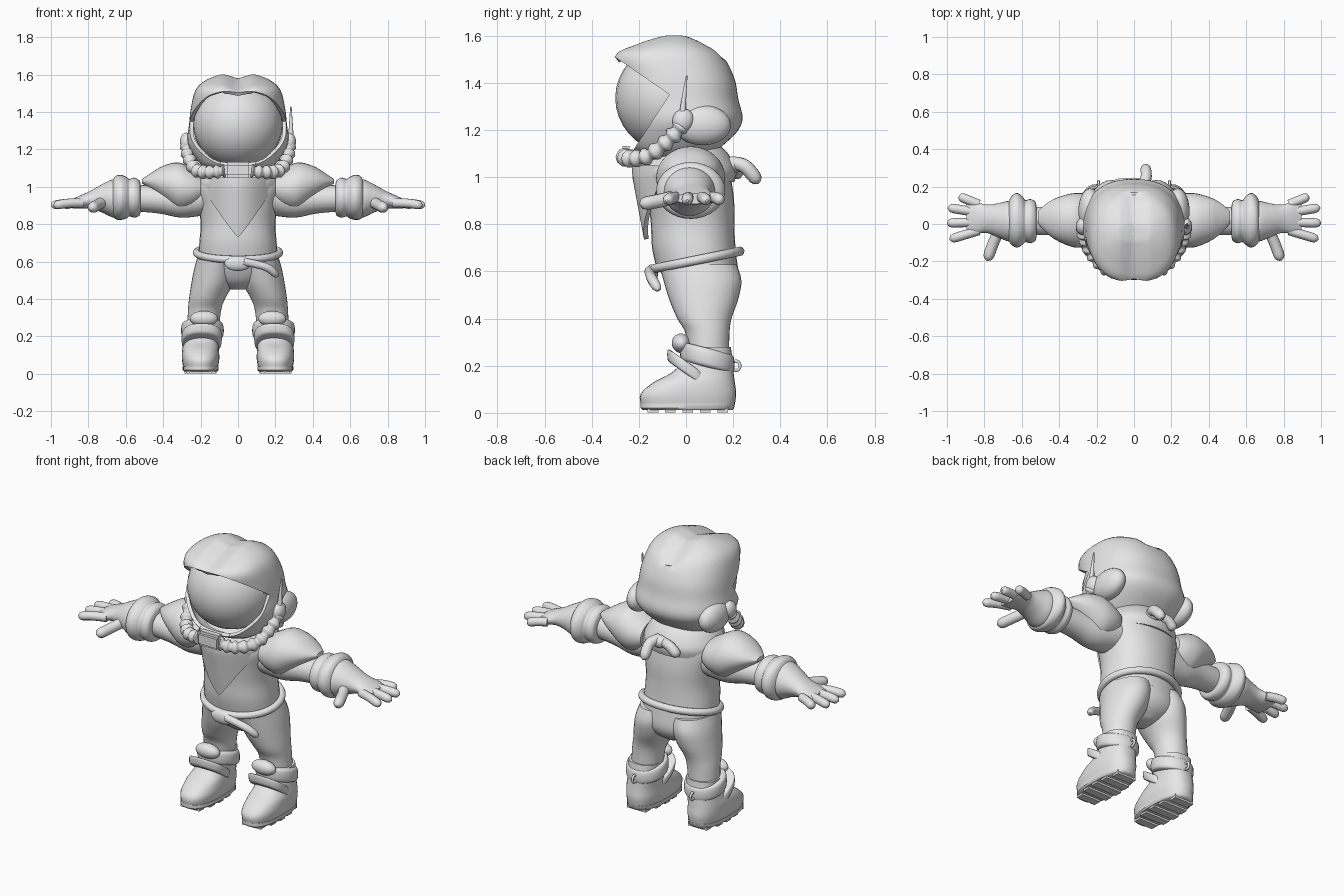
import bpy, bmesh, math
from mathutils import Matrix, Vector

cube = bpy.data.objects.get("Cube")
if cube:
    bpy.data.objects.remove(cube)

grey = bpy.data.materials.new("suit grey")
grey.use_nodes = True
grey.diffuse_color = (0.8, 0.8, 0.8, 1)
grey.node_tree.nodes["Principled BSDF"].inputs["Base Color"].default_value = (0.8, 0.8, 0.8, 1)


def finish(name, data, mirror=False, thick=0, angle=45):
    """Bake modifiers into a mesh, shade it and give it the material."""
    temp = bpy.data.objects.new("temp", data)
    bpy.context.collection.objects.link(temp)
    if thick:
        mod = temp.modifiers.new("thickness", 'SOLIDIFY')
        mod.thickness, mod.offset = thick, -1
    bpy.context.view_layer.update()
    graph = bpy.context.evaluated_depsgraph_get()
    mesh = bpy.data.meshes.new_from_object(temp.evaluated_get(graph))
    bpy.data.objects.remove(temp)
    mesh.materials.clear()
    mesh.materials.append(grey)
    for p in mesh.polygons:
        p.use_smooth = True
        p.material_index = 0
    mesh.set_sharp_from_angle(angle=math.radians(angle))
    ob = bpy.data.objects.new(name, mesh)
    bpy.context.collection.objects.link(ob)
    if mirror:
        ob.modifiers.new("mirror", 'MIRROR').use_mirror_merge = False
    return ob


def from_bm(name, bm, **kw):
    mesh = bpy.data.meshes.new(name)
    bm.to_mesh(mesh)
    bm.free()
    return finish(name, mesh, **kw)


def smooth_path(pts, steps):
    """Catmull-Rom interpolation of tuples."""
    out = []
    for i in range(len(pts) - 1):
        four = [pts[max(i - 1, 0)], pts[i], pts[i + 1], pts[min(i + 2, len(pts) - 1)]]
        for s in range(steps):
            t = s / steps
            out.append(tuple(b + 0.5 * t * (c - a + t * (2 * a - 5 * b + 4 * c - d + t * (3 * (b - c) + d - a)))
                             for a, b, c, d in zip(*four)))
    return out + [tuple(pts[-1])]


def loft_bm(axis, sections, power=2.0, steps=4, seg=32):
    """Sections are (position, centre a, centre b, radius a, radius b)."""
    bm = bmesh.new()
    rings = []
    for pos, ca, cb, ra, rb in smooth_path(sections, steps):
        ring = []
        for i in range(seg):
            t = 2 * math.pi * i / seg
            c, s = math.cos(t), math.sin(t)
            a = ca + ra * math.copysign(abs(c) ** (2 / power), c)
            b = cb + rb * math.copysign(abs(s) ** (2 / power), s)
            ring.append(bm.verts.new((a, b, pos) if axis == 'z' else (pos, a, b)))
        rings.append(ring)
    for r, q in zip(rings, rings[1:]):
        for i in range(seg):
            j = (i + 1) % seg
            bm.faces.new((r[i], r[j], q[j], q[i]))
    bm.faces.new(rings[0])
    bm.faces.new(rings[-1])
    bmesh.ops.recalc_face_normals(bm, faces=bm.faces)
    return bm


def loft(name, axis, sections, power=2.0, steps=4, shear=0, **kw):
    bm = loft_bm(axis, sections, power, steps)
    for v in bm.verts:
        v.co.z += shear * v.co.y
    return from_bm(name, bm, **kw)


def blob(name, centre, radii, turn=(0, 0, 0), **kw):
    bm = bmesh.new()
    bmesh.ops.create_uvsphere(bm, u_segments=28, v_segments=18, radius=1)
    for v in bm.verts:
        v.co = Vector(centre) + Matrix.Rotation(turn[1], 3, 'Y') @ Matrix.Rotation(turn[0], 3, 'X') @ (v.co * Vector(radii))
    return from_bm(name, bm, **kw)


def tube(name, pts, radius, taper=lambda t: 1, closed=False, steps=6, **kw):
    curve = bpy.data.curves.new(name, 'CURVE')
    curve.dimensions = '3D'
    curve.bevel_depth, curve.bevel_resolution, curve.use_fill_caps = radius, 3, True
    path = smooth_path(pts, steps)
    spline = curve.splines.new('POLY')
    spline.points.add(len(path) - 1)
    for i, (p, co) in enumerate(zip(spline.points, path)):
        p.co = (*co, 1)
        p.radius = taper(i / (len(path) - 1))
    spline.use_cyclic_u = closed
    return finish(name, curve, **kw)


def rounded(t):
    return math.sqrt(max(0.05, 1 - max(0, (t - 0.75) / 0.25) ** 2))


# Helmet shell with a face opening cut by two planes
profile = [(1.08, .15, -.17, .09), (1.12, .2, -.235, .14), (1.19, .25, -.255, .215), (1.25, .272, -.26, .24),
           (1.33, .262, -.27, .222), (1.42, .252, -.29, .205), (1.515, .228, -.31, .155), (1.565, .18, -.215, .085),
           (1.597, .105, -.12, .02), (1.605, .05, -.09, -.01), (1.606, .01, -.06, -.04)]
bm = loft_bm('z', [(z, 0, (f + b) / 2, w, (b - f) / 2) for z, w, f, b in profile], power=2.35, seg=56)
for v in bm.verts:
    if v.co.z > 1.5:
        v.co.z -= 0.028 * max(0, 1 - abs(v.co.x) / 0.08)
corner = Vector((0, -.07, 1.35))
brow, cheek = Vector((0, -.165, -.24)), Vector((0, -.23, .15))
for normal in (brow, cheek):
    bmesh.ops.bisect_plane(bm, geom=bm.verts[:] + bm.edges[:] + bm.faces[:], plane_co=corner, plane_no=normal)
opening = [f for f in bm.faces
           if all((f.calc_center_median() - corner).dot(n) > 0 for n in (brow, cheek))]
bmesh.ops.delete(bm, geom=opening, context='FACES')
from_bm("helmet_shell", bm, thick=0.02)
blob("visor", (0, -.055, 1.335), (.24, .245, .235))
blob("helmet_side_bulges", (.235, .07, 1.22), (.062, .12, .085), mirror=True)

# Breathing gear, ear pods and antenna
bm = bmesh.new()
bmesh.ops.create_cube(bm, size=1, matrix=Matrix.Translation((0, -.255, 1.09)) @ Matrix.Diagonal((.15, .06, .085, 1)))
bmesh.ops.bevel(bm, geom=bm.edges[:], offset=0.015, segments=2, affect='EDGES')
from_bm("chin_box", bm)
tube("chin_hoses", [(.07, -.262, 1.085), (.15, -.24, 1.078), (.225, -.16, 1.09), (.265, -.07, 1.16), (.275, -.01, 1.23)],
     0.032, taper=lambda t: 1 + 0.2 * math.sin(t * 2 * math.pi * 9), steps=18, mirror=True, angle=80)
blob("ear_pods", (.277, -.012, 1.24), (.033, .045, .05), turn=(-.35, 0, 0), mirror=True)
tube("antenna", [(.283, -.015, 1.26), (.283, -.008, 1.34), (.283, .003, 1.43)], 0.016, taper=lambda t: 1 - .8 * t)

# Body
loft("torso", 'z', [(.6, 0, .05, .212, .172), (.7, 0, .033, .207, .177), (.8, 0, .028, .2, .177), (.9, 0, .022, .213, .182),
                    (1.0, 0, .01, .235, .18), (1.07, 0, .015, .2, .16), (1.13, 0, .01, .13, .12)], power=2.2)
loft("pelvis", 'z', [(.45, 0, .075, .04, .06), (.49, 0, .075, .15, .12), (.55, 0, .07, .215, .155), (.64, 0, .045, .213, .172)])
loft("legs", 'z', [(.2, .188, .095, .085, .088), (.33, .18, .092, .088, .092), (.4, .166, .078, .096, .115),
                   (.48, .138, .075, .112, .146), (.56, .12, .07, .115, .165), (.63, .105, .05, .11, .165)], mirror=True)

# Rope belt with knot and loose end
ring = [2 * math.pi * i / 40 for i in range(40)]
tube("belt", [(.222 * math.cos(a), .045 + .183 * math.sin(a), .648 + .037 * math.sin(a)) for a in ring],
     0.02, closed=True, steps=1)
blob("belt_knot", (0, -.145, .59), (.072, .026, .04))
tube("belt_end", [(.03, -.155, .6), (.12, -.15, .58), (.17, -.14, .56), (.212, -.115, .52)], 0.022, taper=rounded)

# Neckerchief: collar, front triangle and knot behind
loft("scarf_collar", 'z', [(.98, 0, .01, .225, .195), (1.03, 0, .01, .225, .205), (1.09, 0, .01, .19, .175), (1.13, 0, .01, .15, .14)])
bm = bmesh.new()
n = 16
grid = []
for j in range(n + 1):
    v = j / n * 0.985
    row = []
    for i in range(n + 1):
        x = (2 * i / n - 1) * 0.225 * (1 - v) ** 0.9
        y = -.237 + .06 * v + 3.8 * x * x + .06 * max(0, .15 - v)
        row.append(bm.verts.new((x, y, 1.05 - .32 * v)))
    grid.append(row)
for r, q in zip(grid, grid[1:]):
    for i in range(n):
        bm.faces.new((r[i], q[i], q[i + 1], r[i + 1]))
bmesh.ops.recalc_face_normals(bm, faces=bm.faces)
from_bm("scarf_front", bm, thick=0.02)
blob("scarf_knot", (.03, .2, 1.05), (.05, .035, .035))
tube("scarf_long_end", [(.04, .19, 1.06), (.065, .25, 1.045), (.06, .31, .975)], 0.03, taper=rounded)
tube("scarf_short_end", [(.02, .19, 1.05), (-.05, .215, 1.045), (-.1, .215, 1.0)], 0.028, taper=rounded)

# Arms, shoulder pads and cuffs
loft("arms", 'x', [(.16, .02, .95, .11, .1), (.3, .02, .925, .095, .09), (.42, .018, .932, .08, .075), (.56, .015, .94, .072, .07)], mirror=True)
loft("shoulder_pads", 'x', [(.2, .02, .99, .12, .08), (.25, .02, .99, .14, .11), (.32, .02, 1.0, .145, .13), (.4, .025, 1.02, .12, .092),
                            (.46, .03, 1.027, .085, .05), (.512, .035, 1.03, .035, .012)], mirror=True)
loft("arm_cuffs", 'x', [(.52, .015, .94, .075, .07), (.528, .015, .94, .105, .095), (.555, .015, .942, .118, .107), (.58, .015, .942, .112, .1),
                        (.595, .018, .942, .128, .11), (.625, .02, .943, .146, .12), (.655, .018, .942, .13, .115), (.672, .015, .94, .1, .09)],
     mirror=True, angle=60)

# Gloves with four fingers and a thumb
loft("gloves", 'x', [(.64, .015, .938, .095, .095), (.67, .015, .938, .108, .102), (.73, .02, .938, .09, .074),
                     (.79, .028, .93, .075, .048), (.85, .032, .917, .086, .034), (.895, .03, .908, .078, .022)], mirror=True)
for name, base, tip in [("little", .105, (.935, .148)), ("ring", .06, (.995, .088)),
                        ("middle", .01, (1.0, .005)), ("index", -.035, (.985, -.082))]:
    x, y = tip
    tube(name + "_fingers", [(.83, base, .914), ((.83 + x) / 2, (base + y) / 2, .912), (x, y, .9)], 0.025, taper=rounded, mirror=True)
tube("thumbs", [(.72, -.03, .92), (.755, -.11, .9), (.785, -.195, .885)], 0.03, taper=rounded, mirror=True)

# Boots: upper, sole, tread, cuff, strap, tongue and heel loop
loft("boots", 'z', [(.03, .2, .008, .092, .198), (.08, .2, .01, .1, .203), (.13, .2, .035, .098, .172), (.17, .196, .07, .092, .132),
                    (.22, .19, .092, .09, .106), (.28, .188, .095, .092, .095)], power=2.4, mirror=True)
loft("soles", 'z', [(.012, .2, .006, .088, .19), (.02, .2, .006, .096, .198), (.04, .2, .008, .096, .2)], power=2.5, steps=1, mirror=True)
bm = bmesh.new()
for i in range(5):
    y = -.14 + .074 * i
    w = .17 - .012 * abs(i - 2) ** 2
    bmesh.ops.create_cube(bm, size=1, matrix=Matrix.Translation((.2, y, .014)) @ Matrix.Diagonal((w, .045, .026, 1)))
from_bm("sole_treads", bm, mirror=True)
loft("boot_cuffs", 'z', [(.215, .19, .09, .09, .095), (.225, .19, .09, .11, .112), (.26, .19, .09, .114, .116),
                         (.29, .19, .09, .108, .11), (.298, .19, .09, .09, .09)], shear=-.25, mirror=True)
loft("boot_straps", 'z', [(.165, .195, .01, .09, .075), (.172, .195, .01, .105, .088), (.212, .193, .01, .107, .088),
                          (.22, .193, .01, .092, .075)], power=2.5, shear=-.7, mirror=True)
blob("boot_tongues", (.183, -.02, .295), (.075, .04, .042), turn=(.4, 0, 0), mirror=True)
loop = [2 * math.pi * i / 14 for i in range(14)]
tube("heel_loops", [(.19, .212 + .017 * math.cos(a), .2 + .02 * math.sin(a)) for a in loop], 0.007, closed=True, steps=1, mirror=True)
